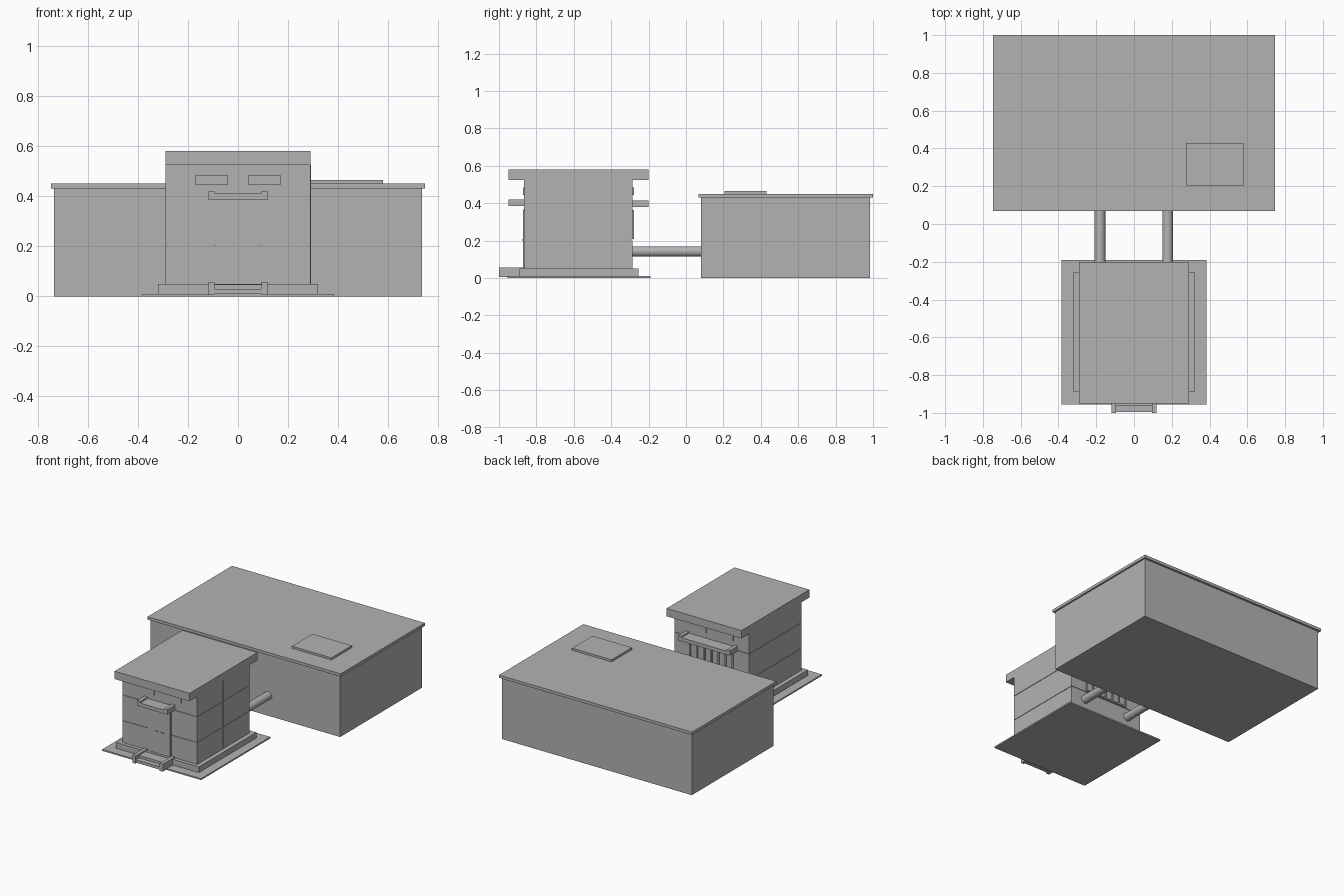
import bpy
import math

if "Cube" in bpy.data.objects:
    bpy.data.objects.remove(bpy.data.objects["Cube"], do_unlink=True)

GREY = (0.45, 0.45, 0.45, 1.0)
mat = bpy.data.materials.new("concrete_grey")
mat.use_nodes = True
mat.diffuse_color = GREY
mat.node_tree.nodes["Principled BSDF"].inputs["Base Color"].default_value = GREY


def box(name, x, y, z):
    """Box spanning the given (min, max) ranges."""
    bpy.ops.mesh.primitive_cube_add(size=1)
    ob = bpy.context.object
    ob.name = name
    ob.location = [(a + b) / 2 for a, b in (x, y, z)]
    ob.scale = [b - a for a, b in (x, y, z)]
    bpy.ops.object.transform_apply(location=True, rotation=False, scale=True)
    ob.data.materials.append(mat)
    return ob


def pair(name, x, y, z):
    """Two boxes mirrored across x = 0."""
    box("left_" + name, x, y, z)
    box("right_" + name, (-x[1], -x[0]), y, z)


def pipe(name, x, z, radius, y):
    bpy.ops.mesh.primitive_cylinder_add(
        vertices=24, radius=radius, depth=y[1] - y[0],
        location=(x, sum(y) / 2, z), rotation=(math.pi / 2, 0, 0))
    ob = bpy.context.object
    ob.name = name
    ob.data.materials.append(mat)
    bpy.ops.object.shade_smooth_by_angle(angle=math.radians(40))


def canopy(name, half, y, z):
    """Shallow tray canopy with raised ends."""
    box(name + "_slab", (-half, half), y, (z, z + 0.025))
    pair(name + "_end", (half - 0.025, half), y, (z, z + 0.035))


FRONT, BACK, HALF = -0.865, -0.285, 0.29

# Large rear hall
box("hall_walls", (-0.735, 0.735), (0.08, 0.985), (0, 0.43))
box("hall_roof", (-0.747, 0.747), (0.068, 1.0), (0.43, 0.45))
box("roof_hatch", (0.275, 0.58), (0.205, 0.43), (0.45, 0.465))

# Ground slab and plinth of the small front building
box("ground_slab", (-0.383, 0.383), (-0.955, -0.19), (0, 0.01))
box("plinth", (-0.32, 0.32), (-0.89, -0.255), (0.01, 0.05))

# Walls: recessed core with three courses separated by narrow joints
inset = 0.004
box("wall_core", (-HALF + inset, HALF - inset),
    (FRONT + inset, BACK - inset), (0.05, 0.525))
levels = [0.05, 0.205, 0.385, 0.525]
for i, (low, high) in enumerate(zip(levels, levels[1:])):
    top = high - (0.003 if i < 2 else 0)
    box("wall_course_" + str(i + 1), (-HALF, HALF), (FRONT, BACK), (low, top))
box("side_wall_joint", (HALF, HALF + 0.002), (-0.578, -0.573), (0.05, 0.525))
box("front_building_roof", (-HALF, HALF), (-0.95, -0.20), (0.525, 0.58))

# Entrance: frame, double door, handles
box("door_frame", (-0.09, 0.09), (FRONT - 0.005, FRONT), (0.05, 0.368))
pair("door_leaf", (0.001, 0.085), (FRONT - 0.007, FRONT), (0.05, 0.363))
pair("door_handle", (0.013, 0.037), (FRONT - 0.012, FRONT - 0.007), (0.2, 0.205))

# Entrance steps with side cheeks
box("lower_step", (-0.094, 0.094), (-0.995, -0.89), (0.01, 0.03))
box("upper_step", (-0.094, 0.094), (-0.96, FRONT), (0.01, 0.047))
pair("step_cheek", (0.094, 0.118), (-1.0, FRONT), (0.005, 0.057))

# Canopies and high vents on both ends
canopy("front_canopy", 0.118, (-0.95, FRONT), 0.385)
canopy("back_canopy", 0.2, (BACK, -0.2), 0.38)
pair("front_vent", (0.04, 0.17), (FRONT - 0.006, FRONT), (0.445, 0.485))
pair("back_vent", (0.04, 0.17), (BACK, BACK + 0.006), (0.445, 0.485))

# Barred rear window
for name, low in (("sill", 0.21), ("head", 0.355)):
    box("rear_window_" + name, (-0.17, 0.17), (BACK, BACK + 0.008), (low, low + 0.01))
for i in range(7):
    x = -0.165 + i * 0.055
    box("rear_window_bar_" + str(i + 1), (x - 0.005, x + 0.005),
        (BACK, BACK + 0.008), (0.22, 0.355))

# Connecting pipes
for name, x in (("left_pipe", 0.178), ("right_pipe", -0.18)):
    pipe(name, x, 0.142, 0.028, (BACK - 0.01, 0.09))
